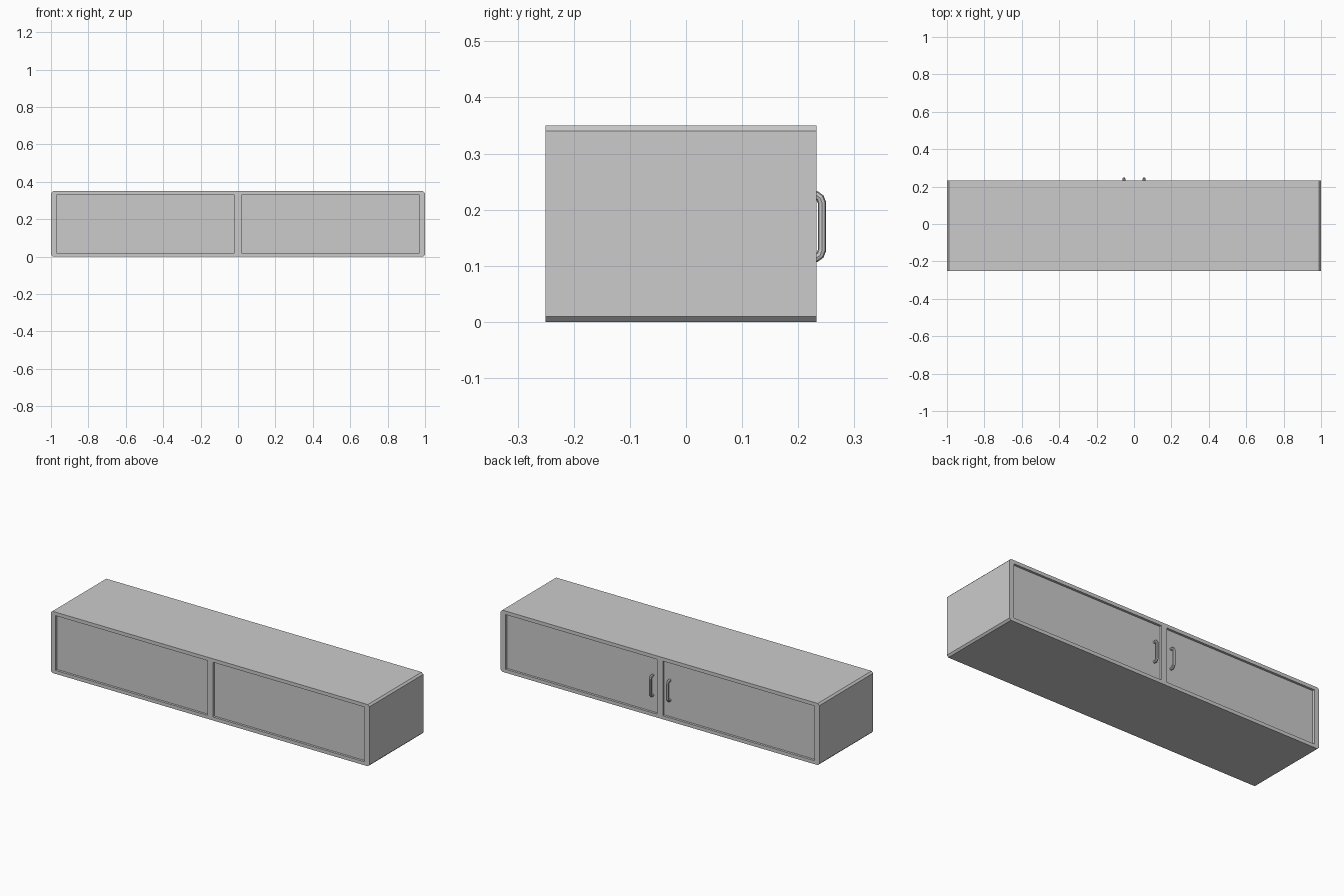
import bpy, bmesh

if "Cube" in bpy.data.objects:
    bpy.data.objects.remove(bpy.data.objects["Cube"])

Y0, Y1, H = -0.25, 0.233, 0.35      # carcass depth range and height
RECESS, PANEL = 0.013, 0.018        # panel set-back and thickness


def box(name, x0, x1, y0, y1, z0, z1, chamfer=0.0):
    """Axis-aligned box; optional chamfer on the edges running along y."""
    bm = bmesh.new()
    bmesh.ops.create_cube(bm, size=1)
    for v in bm.verts:
        v.co.x = x1 if v.co.x > 0 else x0
        v.co.y = y1 if v.co.y > 0 else y0
        v.co.z = z1 if v.co.z > 0 else z0
    if chamfer:
        edges = [e for e in bm.edges
                 if abs(e.verts[0].co.y - e.verts[1].co.y) > 1e-4]
        bmesh.ops.bevel(bm, geom=edges, offset=chamfer, segments=1,
                        affect='EDGES')
    mesh = bpy.data.meshes.new(name)
    bm.to_mesh(mesh)
    bm.free()
    obj = bpy.data.objects.new(name, mesh)
    bpy.context.collection.objects.link(obj)
    return obj


def handle(name, x):
    """Bent bar handle swept along a D-shaped path."""
    half = [(0.212, 0.056), (0.232, 0.056), (0.239, 0.051), (0.2425, 0.042)]
    path = [(y, 0.17 + d) for y, d in half]
    path += [(y, 0.17 - d) for y, d in reversed(half)]
    curve = bpy.data.curves.new(name, 'CURVE')
    curve.dimensions = '3D'
    curve.bevel_depth = 0.0075
    curve.bevel_resolution = 2
    curve.use_fill_caps = True
    spline = curve.splines.new('POLY')
    spline.points.add(len(path) - 1)
    for p, (y, z) in zip(spline.points, path):
        p.co = (x, y, z, 1)
        p.radius = 1.0
    spline.use_smooth = False
    obj = bpy.data.objects.new(name, curve)
    bpy.context.collection.objects.link(obj)


# Carcass with chamfered long corners
carcass = box("carcass", -1, 1, Y0, Y1, 0, H, chamfer=0.01)

for side, s in (("left", -1), ("right", 1)):
    xa, xb = sorted((s * 0.0175, s * 0.97))
    # Compartment opening through the carcass
    cutter = box(side + "_opening_cutter", xa, xb, -0.4, 0.4, 0.02, 0.33)
    cutter.hide_render = True
    cutter.hide_viewport = True
    cut = carcass.modifiers.new(side + "_opening", 'BOOLEAN')
    cut.operation = 'DIFFERENCE'
    cut.solver = 'EXACT'
    cut.object = cutter
    # Recessed panels on both faces
    box(side + "_door", xa, xb, Y1 - RECESS - PANEL, Y1 - RECESS, 0.02, 0.33)
    box(side + "_panel", xa, xb, Y0 + RECESS, Y0 + RECESS + PANEL, 0.02, 0.33)
    # Door handle near the centre divider
    handle(side + "_handle", s * 0.054)
